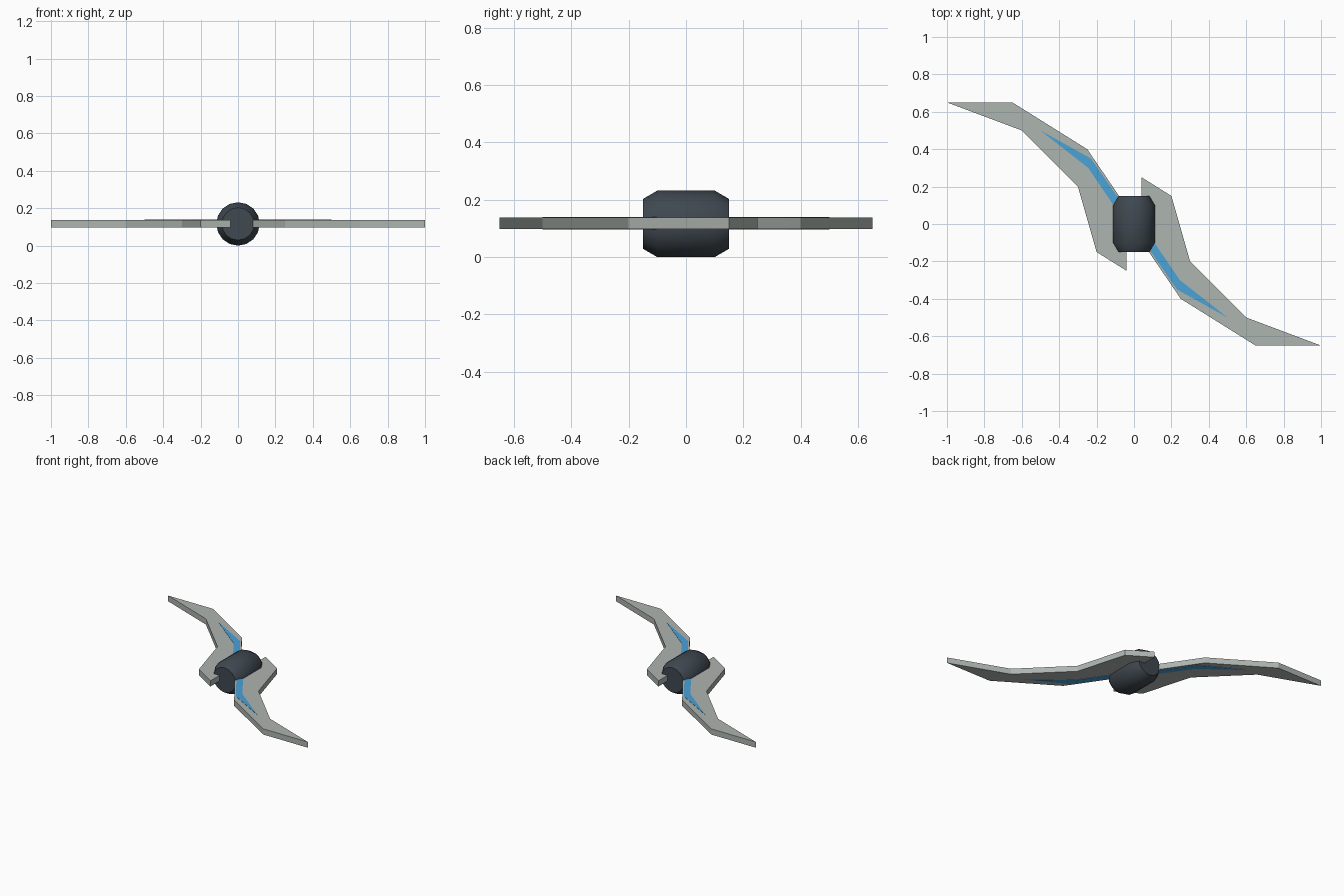
import bpy, bmesh, math
from mathutils import Matrix

if "Cube" in bpy.data.objects:
    bpy.data.objects.remove(bpy.data.objects["Cube"])

ZC = 0.116  # height of the rotor centre


def material(name, rgb):
    m = bpy.data.materials.new(name)
    m.diffuse_color = (*rgb, 1)
    m.use_nodes = True
    m.node_tree.nodes["Principled BSDF"].inputs["Base Color"].default_value = m.diffuse_color
    return m


def finish(name, bm, mat):
    bmesh.ops.recalc_face_normals(bm, faces=bm.faces)
    me = bpy.data.meshes.new(name)
    bm.to_mesh(me)
    bm.free()
    me.materials.append(mat)
    ob = bpy.data.objects.new(name, me)
    bpy.context.collection.objects.link(ob)
    return ob


def plate(name, outline, thickness, turn, mat):
    """Extrude a flat outline, turned about the hub's vertical axis."""
    bm = bmesh.new()
    face = bm.faces.new([bm.verts.new((x, y, ZC + 0.002 - thickness / 2)) for x, y in outline])
    ext = bmesh.ops.extrude_face_region(bm, geom=[face])
    top = [v for v in ext["geom"] if isinstance(v, bmesh.types.BMVert)]
    bmesh.ops.translate(bm, verts=top, vec=(0, 0, thickness))
    bm.transform(Matrix.Rotation(turn, 4, "Z"))
    return finish(name, bm, mat)


blade_grey = material("blade_grey", (0.42, 0.46, 0.43))
stripe_blue = material("stripe_blue", (0.07, 0.36, 0.68))
hub_dark = material("hub_dark", (0.05, 0.065, 0.08))

BLADE = [(0.04, 0.25), (0.20, 0.15), (0.30, -0.20), (0.60, -0.50), (1.0, -0.65),
         (0.65, -0.65), (0.25, -0.40), (0.08, -0.15), (0.04, -0.09)]
STRIPE = [(0.075, -0.05), (0.245, -0.30), (0.50, -0.50), (0.23, -0.35),
          (0.085, -0.14), (0.052, -0.09)]

# Two swept blades with inlaid stripes showing on both faces
for side, turn in (("right", 0), ("left", math.pi)):
    plate(f"blade_{side}", BLADE, 0.040, turn, blade_grey)
    plate(f"stripe_{side}", STRIPE, 0.044, turn, stripe_blue)

# Barrel hub lying along y, with chamfered ends
SIDES = 16
bm = bmesh.new()
rings = []
for y, r in ((-0.15, 0.087), (-0.10, 0.116), (0.10, 0.116), (0.15, 0.087)):
    rings.append([bm.verts.new((r * math.cos(a), y, ZC + r * math.sin(a)))
                  for a in (2 * math.pi * i / SIDES for i in range(SIDES))])
for a, b in zip(rings, rings[1:]):
    for i in range(SIDES):
        j = (i + 1) % SIDES
        bm.faces.new((a[i], a[j], b[j], b[i]))
bm.faces.new(rings[0])
bm.faces.new(rings[-1])
hub = finish("hub", bm, hub_dark)
bpy.context.view_layer.objects.active = hub
hub.select_set(True)
bpy.ops.object.shade_smooth_by_angle(angle=math.radians(30))
